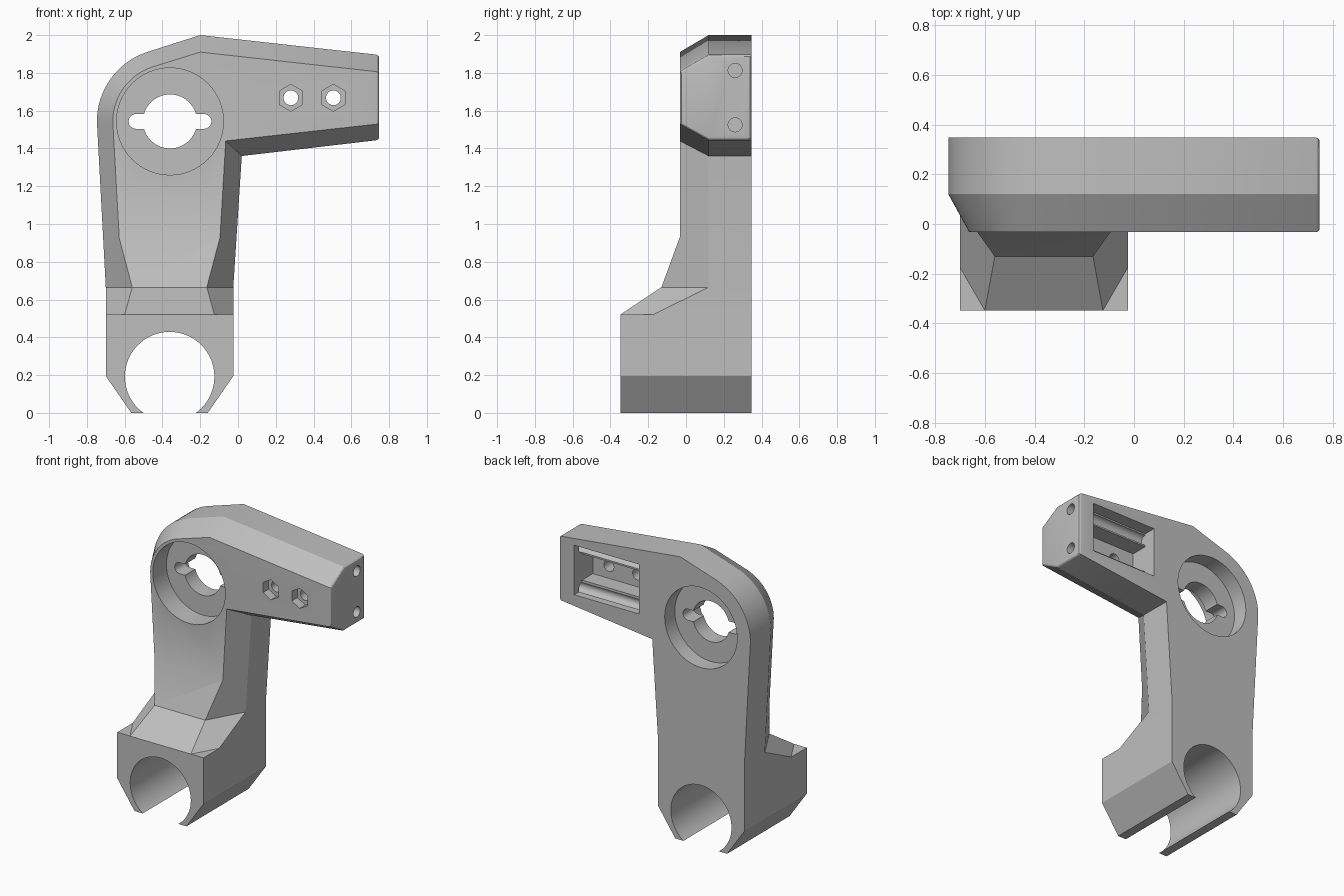
import bpy, bmesh, math
from mathutils import Vector, Matrix

if "Cube" in bpy.data.objects:
    bpy.data.objects.remove(bpy.data.objects["Cube"], do_unlink=True)

grey = bpy.data.materials.new("light_grey_plastic")
grey.use_nodes = True
COLOUR = (0.52, 0.52, 0.52, 1)
grey.diffuse_color = COLOUR
grey.node_tree.nodes["Principled BSDF"].inputs["Base Color"].default_value = COLOUR

BACK, FRONT, CHAMFER = 0.348, -0.033, 0.12
LEFT, RIGHT = -0.70, -0.025
HUB = Vector((-0.36, 1.543))


def finish(name, bm):
    bmesh.ops.recalc_face_normals(bm, faces=bm.faces)
    mesh = bpy.data.meshes.new(name)
    bm.to_mesh(mesh)
    bm.free()
    mesh.materials.append(grey)
    obj = bpy.data.objects.new(name, mesh)
    bpy.context.collection.objects.link(obj)
    return obj


def loft(name, loops, end_round=None):
    """Join (y, outline) loops of x, z points into a closed solid."""
    bm = bmesh.new()
    rings = [[bm.verts.new((x, y, z)) for x, z in pts] for y, pts in loops]
    for a, b in zip(rings, rings[1:]):
        for i in range(len(a)):
            j = (i + 1) % len(a)
            bm.faces.new((a[i], a[j], b[j], b[i]))
    bm.faces.new(rings[0])
    bm.faces.new(rings[-1])
    if end_round:
        bmesh.ops.recalc_face_normals(bm, faces=bm.faces)
        edges = [e for e in bm.edges if all(v.co.x > end_round for v in e.verts)
                 and len({round(f.normal.x, 1) for f in e.link_faces}) > 1]
        bmesh.ops.bevel(bm, geom=edges, offset=0.016, segments=3, profile=0.5,
                        affect='EDGES')
    return finish(name, bm)


def hull(name, points):
    bm = bmesh.new()
    for p in points:
        bm.verts.new(p)
    bmesh.ops.convex_hull(bm, input=bm.verts)
    bmesh.ops.dissolve_limit(bm, angle_limit=0.01, verts=bm.verts, edges=bm.edges)
    return finish(name, bm)


def rod(name, centre, radius, y0, y1, sides=64, along='Y'):
    """Cylinder between two stations along Y or X."""
    bm = bmesh.new()
    turn = Matrix.Rotation(math.pi / 2, 4, 'X' if along == 'Y' else 'Y')
    bmesh.ops.create_cone(bm, cap_ends=True, segments=sides, radius1=radius,
                          radius2=radius, depth=y1 - y0, matrix=turn)
    a, z = centre
    mid = (y0 + y1) / 2
    bmesh.ops.translate(bm, verts=bm.verts,
                        vec=(a, mid, z) if along == 'Y' else (mid, a, z))
    return finish(name, bm)


def box(name, x, y, z):
    return hull(name, [(a, b, c) for a in x for b in y for c in z])


def arc(radius):
    angles = [math.radians(180 - 72 * i / 16) for i in range(17)]
    return [(HUB.x + radius * math.cos(a), HUB.y + radius * math.sin(a)) for a in angles]


def combine(target, other, operation):
    mod = target.modifiers.new(operation.title(), 'BOOLEAN')
    mod.operation, mod.solver, mod.object = operation, 'EXACT', other
    bpy.context.view_layer.objects.active = target
    bpy.ops.object.modifier_apply(modifier=mod.name)
    bpy.data.objects.remove(other, do_unlink=True)


# Upright and side arm, with a chamfered front rim
outer = [(LEFT, 0.665)] + arc(0.387) + [
    (-0.20, 2.0), (0.747, 1.895), (0.747, 1.445), (0.02, 1.36), (RIGHT, 0.665)]
inner = [(-0.614, 0.665)] + arc(0.303) + [
    (-0.20, 1.91), (0.747, 1.805), (0.747, 1.53), (-0.065, 1.44), (-0.111, 0.665)]
bracket = loft("bracket", [(BACK, outer), (CHAMFER, outer), (FRONT, inner)], 0.74)

# Front of the upright flaring towards the clamp
flare = hull("flare", [
    (-0.63, FRONT, 0.93), (-0.095, FRONT, 0.93), (-0.614, FRONT, 0.665),
    (-0.111, FRONT, 0.665), (-0.56, -0.13, 0.665), (-0.165, -0.13, 0.665),
    (-0.5, 0.1, 0.9), (-0.2, 0.1, 0.9), (-0.5, 0.1, 0.665), (-0.2, 0.1, 0.665)])

# Sloping shoulder above the clamp
shoulder = hull("shoulder", [
    (-0.56, -0.13, 0.665), (-0.165, -0.13, 0.665), (LEFT, CHAMFER, 0.665),
    (RIGHT, CHAMFER, 0.665), (LEFT, BACK, 0.665), (RIGHT, BACK, 0.665),
    (-0.60, -BACK, 0.52), (-0.125, -BACK, 0.52), (LEFT, -0.175, 0.52),
    (RIGHT, -0.175, 0.52), (LEFT, BACK, 0.52), (RIGHT, BACK, 0.52)])

# Clamp block with cut lower corners
clamp_outline = [(-0.565, 0), (LEFT, 0.195), (LEFT, 0.52),
                 (RIGHT, 0.52), (RIGHT, 0.195), (-0.16, 0)]
clamp = loft("clamp", [(-BACK, clamp_outline), (BACK, clamp_outline)])

for part in (flare, shoulder, clamp):
    combine(bracket, part, 'UNION')

# Clamp bore, open at the bottom
cutters = [rod("clamp_bore", (-0.362, 0.192), 0.237, -0.5, 0.5)]

# Hub: recess on both sides, centre hole and cross slot
cutters += [rod("front_recess", HUB, 0.283, -0.2, 0.12),
            rod("back_recess", HUB, 0.283, 0.235, 0.5),
            rod("hub_hole", HUB, 0.143, 0.0, 0.4),
            box("hub_slot", (HUB.x - 0.18, HUB.x + 0.18), (0.0, 0.4),
                (HUB.y - 0.039, HUB.y + 0.039))]
for side in (-1, 1):
    cutters.append(rod("slot_end", (HUB.x + side * 0.18, HUB.y), 0.039, 0.0, 0.4, 32))

# Arm pocket in the back, stepped
cutters += [box("pocket", (0.125, 0.63), (0.26, 0.5), (1.51, 1.86)),
            box("deep_pocket", (0.125, 0.63), (0.14, 0.4), (1.58, 1.765))]

# Rod holes from the arm end into the pocket
for z in (1.525, 1.813):
    cutters.append(rod("rod_hole", (0.26, z), 0.037, 0.126, 0.9, 32, 'X'))

# Hexagonal nut seats and bolt holes
for x in (0.28, 0.505):
    cutters.append(rod("bolt_hole", (x, 1.668), 0.039, -0.1, 0.2, 32))
    cutters.append(rod("nut_seat", (x, 1.668), 0.071, -0.1, 0.03, 6))

for cutter in cutters:
    combine(bracket, cutter, 'DIFFERENCE')

bpy.ops.object.select_all(action='DESELECT')
bracket.select_set(True)
bpy.context.view_layer.objects.active = bracket
bpy.ops.object.shade_smooth_by_angle(angle=math.radians(25))
